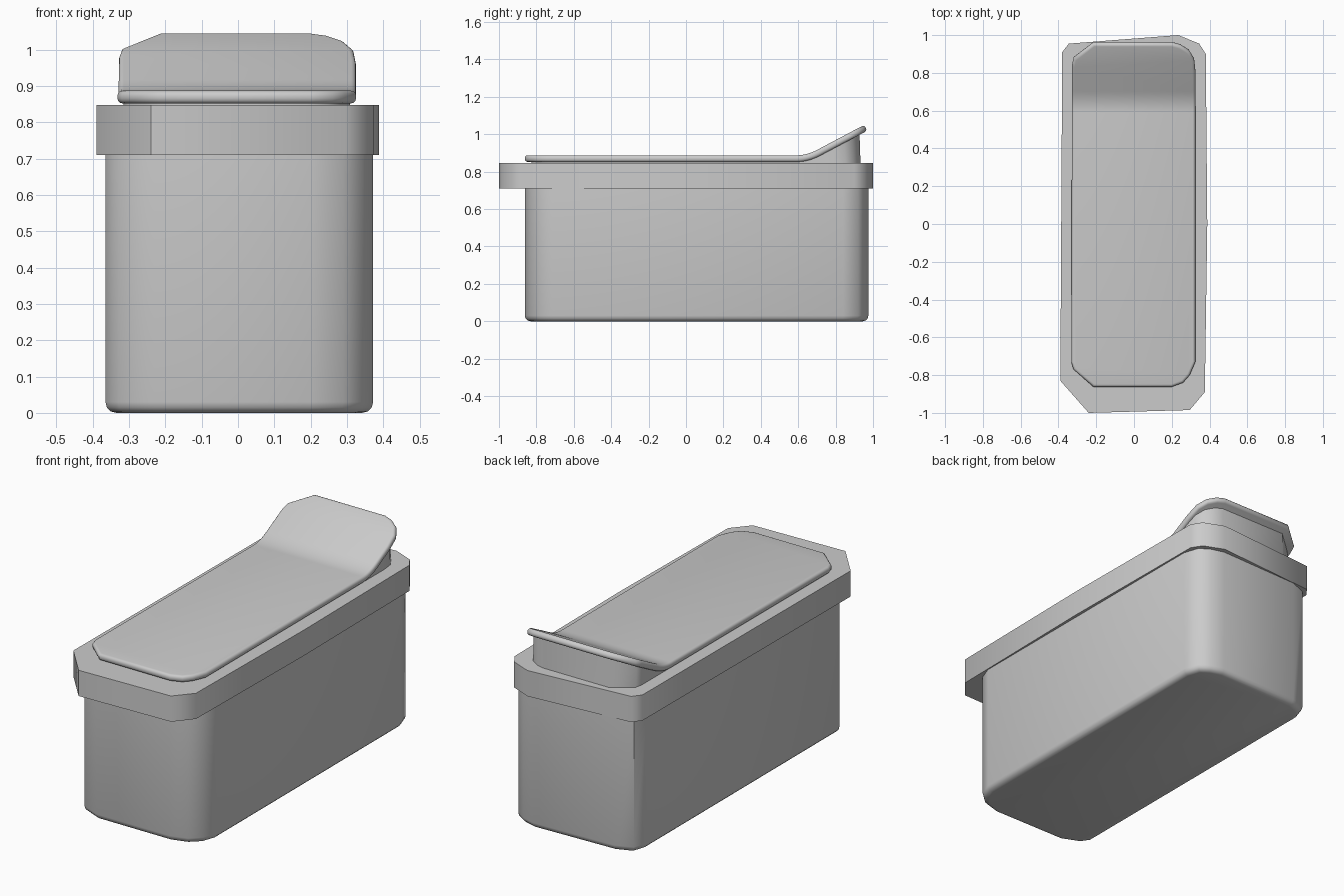
import bpy, bmesh, math
from mathutils import Vector

if "Cube" in bpy.data.objects:
    bpy.data.objects.remove(bpy.data.objects["Cube"])

# Plan outlines (x, y), counter-clockwise from the front left corner
BODY = [(-0.365, -0.77), (-0.33, -0.82), (-0.23, -0.862), (0.2, -0.862), (0.29, -0.835),
        (0.345, -0.785), (0.372, -0.71), (0.372, 0.84), (0.345, 0.92), (0.29, 0.955),
        (0.22, 0.975), (-0.25, 0.96), (-0.34, 0.925), (-0.365, 0.85)]
RIM = [(-0.39, -0.83), (-0.24, -1.0), (0.295, -0.985), (0.375, -0.89), (0.388, 0.0),
       (0.38, 0.9), (0.345, 0.955), (0.235, 1.0), (-0.345, 0.955), (-0.38, 0.91)]
LID = [(-0.332, -0.73), (-0.32, -0.77), (-0.215, -0.862), (0.2, -0.862), (0.26, -0.84),
       (0.295, -0.8), (0.325, -0.73), (0.325, 0.82), (0.318, 0.885), (0.29, 0.93),
       (0.245, 0.958), (0.2, 0.97), (-0.215, 0.97), (-0.32, 0.89), (-0.328, 0.85)]
PLUG = [(x * 0.95, 0.05 + (y - 0.05) * 0.96) for x, y in LID]

BEND_START, BEND_END, SLOPE = 0.59, 0.72, 0.53


def bend(co, base):
    """Lift everything behind the bend line into a sloping flap."""
    t = co.y - BEND_START
    if t <= 0:
        return
    w = BEND_END - BEND_START
    if t < w:
        lift, s = SLOPE * t * t / (2 * w), SLOPE * t / w
    else:
        lift, s = SLOPE * (t - w / 2), SLOPE
    ang = math.atan(s)
    h = co.z - base
    co.y -= h * math.sin(ang)
    co.z = base + lift + h * math.cos(ang)


def prism(name, outline, z0, z1, bevel=0.0, bevel_z=(), flap_above=None):
    bm = bmesh.new()
    face = bm.faces.new([bm.verts.new((x, y, z0)) for x, y in outline])
    ext = bmesh.ops.extrude_face_region(bm, geom=[face])
    for v in ext["geom"]:
        if isinstance(v, bmesh.types.BMVert):
            v.co.z = z1
    bmesh.ops.recalc_face_normals(bm, faces=bm.faces[:])
    if bevel:
        edges = [e for e in bm.edges
                 if any(all(abs(v.co.z - z) < 1e-5 for v in e.verts) for z in bevel_z)]
        bmesh.ops.bevel(bm, geom=edges, offset=bevel, segments=3, profile=0.5,
                        affect='EDGES', clamp_overlap=True)
    if flap_above is not None:
        steps = 8
        for i in range(steps + 1):
            y = BEND_START + (BEND_END - BEND_START) * i / steps
            bmesh.ops.bisect_plane(bm, geom=bm.verts[:] + bm.edges[:] + bm.faces[:],
                                   plane_co=Vector((0, y, 0)), plane_no=Vector((0, 1, 0)))
        for v in bm.verts:
            if v.co.z > flap_above:
                bend(v.co, 0.85)
    bmesh.ops.recalc_face_normals(bm, faces=bm.faces[:])
    mesh = bpy.data.meshes.new(name)
    bm.to_mesh(mesh)
    bm.free()
    obj = bpy.data.objects.new(name, mesh)
    bpy.context.collection.objects.link(obj)
    bpy.ops.object.select_all(action='DESELECT')
    obj.select_set(True)
    bpy.context.view_layer.objects.active = obj
    bpy.ops.object.shade_smooth_by_angle(angle=math.radians(50))
    return obj


# Box with a rounded bottom edge
prism("box_body", BODY, 0.0, 0.72, 0.03, (0.0,))
# Overhanging collar
prism("rim", RIM, 0.71, 0.847)
# Wall under the lid, rising to meet the flap
prism("lid_wall", PLUG, 0.84, 0.862, flap_above=0.85)
# Lid plate with its rear flap bent upward
prism("lid", LID, 0.852, 0.887, 0.014, (0.852, 0.887), flap_above=0.0)
